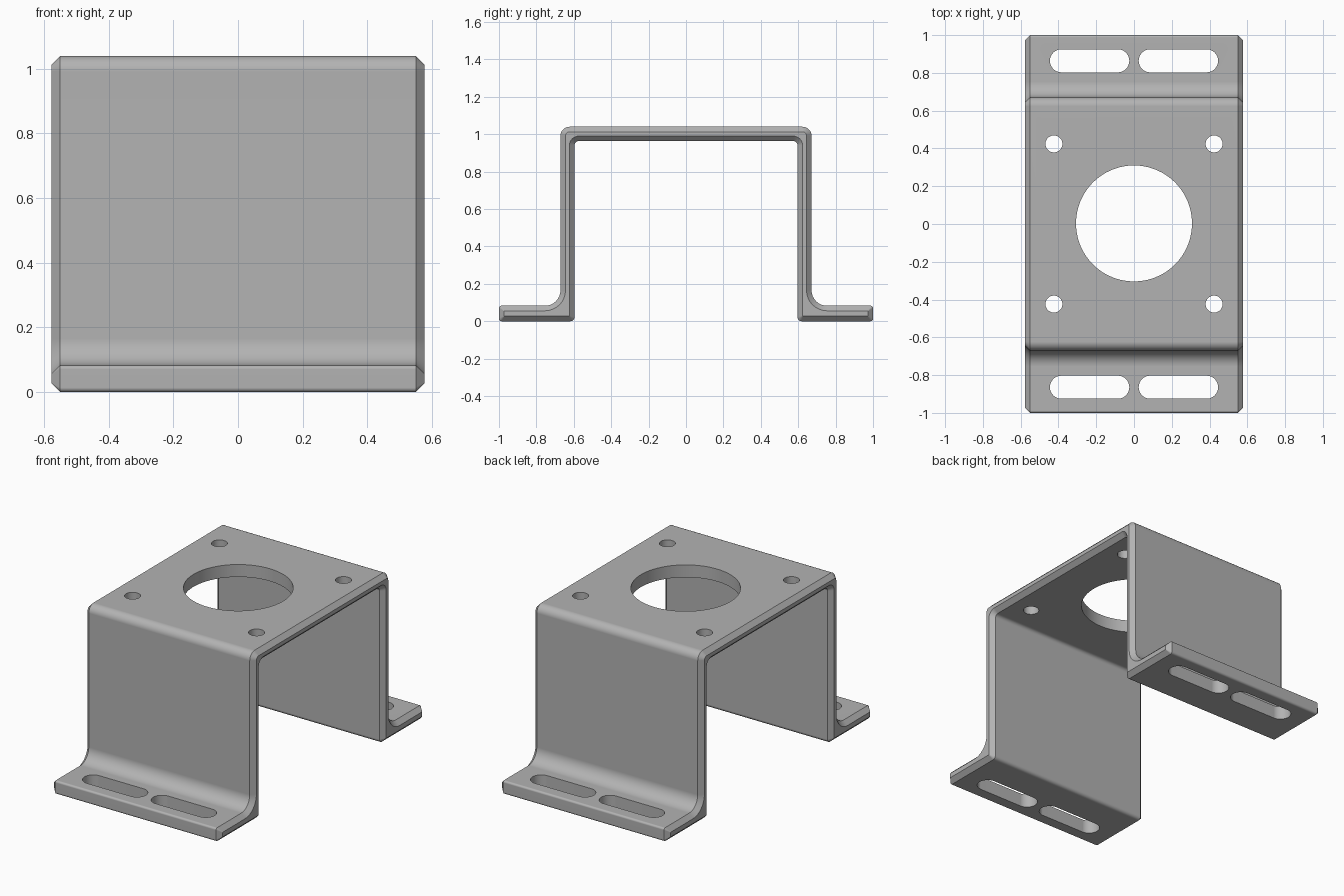
import bpy, bmesh
from math import cos, sin, pi
from mathutils import Vector

if "Cube" in bpy.data.objects:
    bpy.data.objects.remove(bpy.data.objects["Cube"])

HALF_WIDTH = 0.577
CHAMFER = 0.027

steel = bpy.data.materials.new("grey_steel")
steel.use_nodes = True
colour = (0.45, 0.45, 0.45, 1)
steel.diffuse_color = colour
steel.node_tree.nodes["Principled BSDF"].inputs["Base Color"].default_value = colour

# Hat-shaped section, counter-clockwise: y, z, corner radius
half = [(0.596, 0.963, 0.022), (0.596, 0, 0.022), (1, 0, 0.014),
        (1, 0.083, 0.012), (0.671, 0.083, 0.083), (0.671, 1.04, 0.048)]
corners = half + [(-y, z, r) for y, z, r in reversed(half)]


def section(inset, steps=8):
    """Rounded outline of the bent sheet, shrunk inward by inset."""
    points = []
    for i, (y, z, r) in enumerate(corners):
        p = Vector((y, z))
        a = (p - Vector(corners[i - 1][:2])).normalized()
        b = (Vector(corners[(i + 1) % len(corners)][:2]) - p).normalized()
        convex = a.x * b.y - a.y * b.x > 0
        turn = 1 if convex else -1
        p += (b - a) * inset * turn
        r = max(r - inset * turn, 0.002)
        centre = p + (b - a) * r
        for k in range(steps + 1):
            t = k / steps * pi / 2
            points.append(centre - b * r * cos(t) + a * r * sin(t))
    return points


def new_object(name, bm):
    bmesh.ops.recalc_face_normals(bm, faces=bm.faces)
    mesh = bpy.data.meshes.new(name)
    bm.to_mesh(mesh)
    bm.free()
    mesh.materials.append(steel)
    obj = bpy.data.objects.new(name, mesh)
    bpy.context.collection.objects.link(obj)
    return obj


def skin(bm, rings):
    """Bridge successive rings of points and cap both ends."""
    rings = [[bm.verts.new(p) for p in ring] for ring in rings]
    for r0, r1 in zip(rings, rings[1:]):
        for i in range(len(r0)):
            bm.faces.new((r0[i - 1], r0[i], r1[i], r1[i - 1]))
    bm.faces.new(rings[0])
    bm.faces.new(rings[-1])


# Bent sheet with chamfered side edges
bm = bmesh.new()
stations = [(-HALF_WIDTH, CHAMFER), (CHAMFER - HALF_WIDTH, 0),
            (HALF_WIDTH - CHAMFER, 0), (HALF_WIDTH, CHAMFER)]
skin(bm, [[(x, p.x, p.y) for p in section(inset)] for x, inset in stations])
bracket = new_object("mounting_bracket", bm)


def add_hole(bm, x, y, radius, stretch=0, count=64):
    """Vertical round hole, or a slot when stretched along x."""
    outline = []
    for i in range(count):
        t = (i + 0.5) * 2 * pi / count
        side = stretch if cos(t) > 0 else -stretch
        outline.append((x + side + radius * cos(t), y + radius * sin(t)))
    skin(bm, [[(px, py, z) for px, py in outline] for z in (-0.2, 1.3)])


# Shaft opening, four screw holes and four foot slots
bm = bmesh.new()
add_hole(bm, 0, 0.003, 0.307, count=96)
for sx in (-1, 1):
    for sy in (-1, 1):
        add_hole(bm, sx * 0.424, sy * 0.424, 0.045, count=40)
        add_hole(bm, sx * 0.235, sy * 0.864, 0.061, stretch=0.149)
cutter = new_object("hole_cutter", bm)
cutter.hide_render = True

bpy.ops.object.select_all(action='DESELECT')
bpy.context.view_layer.objects.active = bracket
bracket.select_set(True)
cut = bracket.modifiers.new("holes", 'BOOLEAN')
cut.operation = 'DIFFERENCE'
cut.solver = 'EXACT'
cut.object = cutter
bpy.ops.object.modifier_apply(modifier=cut.name)
bpy.data.objects.remove(cutter)

# Smooth bends, crisp edges
bpy.ops.object.shade_smooth_by_angle(angle=pi / 6)
weighted = bracket.modifiers.new("weighted_normals", 'WEIGHTED_NORMAL')
weighted.keep_sharp = True
